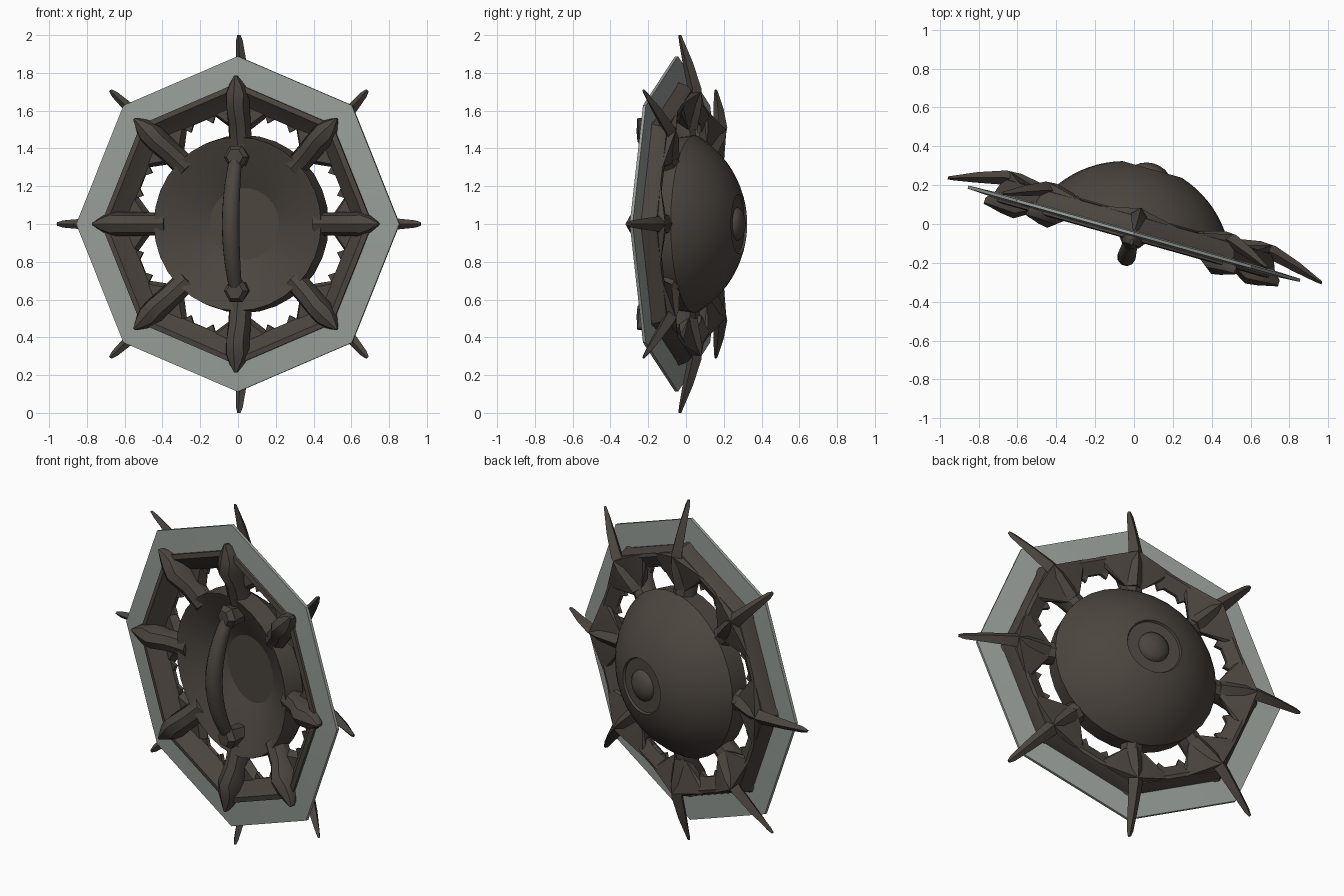
import bpy, bmesh, math
from mathutils import Matrix, Vector

if "Cube" in bpy.data.objects:
    bpy.data.objects.remove(bpy.data.objects["Cube"])

# Everything is built upright around the hub, then turned and lifted into place
PLACE = Matrix.Translation((0, -0.05, 1)) @ Matrix.Rotation(math.radians(-15.7), 4, 'Z')


def material(name, rgb):
    m = bpy.data.materials.new(name)
    m.diffuse_color = (*rgb, 1)
    m.use_nodes = True
    m.node_tree.nodes["Principled BSDF"].inputs["Base Color"].default_value = m.diffuse_color
    return m


METAL = material("dark_metal", (0.072, 0.060, 0.050))
GLASS = material("grey_glass", (0.31, 0.34, 0.315))


def finish(bm, name, mat, angle=30):
    bmesh.ops.recalc_face_normals(bm, faces=bm.faces)
    bm.transform(PLACE)
    me = bpy.data.meshes.new(name)
    bm.to_mesh(me)
    bm.free()
    me.materials.append(mat)
    for p in me.polygons:
        p.use_smooth = True
    me.set_sharp_from_angle(angle=math.radians(angle))
    ob = bpy.data.objects.new(name, me)
    bpy.context.collection.objects.link(ob)
    return ob


def polar(r, t, v, ang):
    """Radius, sideways offset and depth at a given angle."""
    c, s = math.cos(ang), math.sin(ang)
    return Vector((r * c - t * s, v, r * s + t * c))


def skin(bm, rings, closed=False):
    """Join rings of points into a tube, capped unless closed."""
    vr = [[bm.verts.new(p) for p in ring] for ring in rings]
    n = len(vr[0])
    for a, b in zip(vr, vr[1:] + ([vr[0]] if closed else [])):
        for i in range(n):
            j = (i + 1) % n
            bm.faces.new((a[i], a[j], b[j], b[i]))
    if not closed:
        bm.faces.new(vr[0])
        bm.faces.new(vr[-1])


def lathe(name, profile, sides, mat, closed=False, angle=30):
    """Turn a (radius, depth) profile around the hub axis."""
    bm = bmesh.new()
    skin(bm, [[polar(r, 0, v, math.tau * i / sides) for i in range(sides)]
              for r, v in profile], closed)
    return finish(bm, name, mat, angle)


def arm(name, sections, ang, sides):
    """Loft sections of (radius, depth, half width, half depth) outward."""
    bm = bmesh.new()
    skin(bm, [[polar(r, w * math.cos(math.tau * k / sides),
                     v + d * math.sin(math.tau * k / sides), ang)
               for k in range(sides)] for r, v, w, d in sections])
    return finish(bm, name, METAL, 40)


def hull(bm, points, ang):
    """Convex block around polar points."""
    for p in points:
        bm.verts.new(polar(*p, ang))
    res = bmesh.ops.convex_hull(bm, input=bm.verts)
    loose = {g for g in res["geom_interior"] + res["geom_unused"]
             if isinstance(g, bmesh.types.BMVert)}
    bmesh.ops.delete(bm, geom=list(loose), context='VERTS')


# Hollow bowl: flat floor, conical inside wall, domed back with a sunken ring
dome = [(0.550 * math.sin(a), -0.183 + 0.550 * math.cos(a))
        for a in [math.radians(59 - 4.7 * k) for k in range(10)]]
lathe("bowl", [(0.19, 0.125), (0.445, -0.005), (0.460, -0.01)] + dome
      + [(0.152, 0.332), (0.08, 0.332)], 32, METAL, angle=22)

# Round boss in the sunken ring
lathe("rear_boss", [(0.09, 0.322), (0.085, 0.345), (0.065, 0.36), (0.035, 0.371),
                    (0.008, 0.375)], 20, METAL, angle=50)

# Octagonal frame with a rear ridge, and the pale rim around it
lathe("octagon_frame", [(0.745, -0.03), (0.715, -0.035), (0.69, -0.01), (0.63, 0.04),
                        (0.63, 0.06), (0.70, 0.095), (0.72, 0.09), (0.745, 0.025)],
      8, METAL, True, 20)
lathe("pale_rim", [(0.888, -0.008), (0.72, -0.018), (0.72, 0.014), (0.888, 0.008)],
      8, GLASS, True)

for i in range(8):
    ang = i * math.tau / 8
    # Spoke with a pointed front end
    arm("spoke", [(0.41, 0.055, 0.062, 0.062), (0.53, 0.03, 0.062, 0.068),
                  (0.62, 0.0, 0.064, 0.092), (0.69, -0.005, 0.066, 0.078),
                  (0.735, -0.02, 0.044, 0.052), (0.787, -0.045, 0.008, 0.016)], ang, 8)
    # Rear spike bending outward past the rim
    arm("rear_spike", [(0.50, 0.085, 0.04, 0.03), (0.64, 0.105, 0.045, 0.035),
                       (0.72, 0.098, 0.040, 0.038), (0.86, 0.06, 0.029, 0.028),
                       (0.97, 0.026, 0.019, 0.013), (1.0, 0.018, 0.009, 0.008)], ang, 4)
    # Sloping web bracing the spoke against the frame
    bm = bmesh.new()
    pts = [(0.70, 0, 0.135), (0.72, 0, 0.04)]
    for s in (1, -1):
        pts += [(0.50, 0.05 * s, 0.08), (0.52, 0.045 * s, 0.03),
                (0.61, 0.20 * s, 0.07), (0.635, 0.21 * s, 0.09), (0.63, 0.20 * s, 0.04)]
    hull(bm, pts, ang)
    finish(bm, "spoke_web", METAL, 20)
    # Inward teeth on the frame between spokes
    mid = ang + math.tau / 16
    bm = bmesh.new()
    for t in (-0.065, 0.065):
        skin(bm, [[polar(0.61, t - 0.05, v, mid), polar(0.61, t + 0.05, v, mid),
                   polar(0.55, t, v, mid)] for v in (0.04, 0.06)])
    finish(bm, "frame_teeth", METAL)

# Bowed grip across the front
bm = bmesh.new()
rings = []
for k in range(13):
    f = -1 + k / 6
    rad = 0.034 + 0.014 * (1 - f * f)
    v = -0.02 - 0.105 * (1 - f * f)
    rings.append([Vector((rad * math.cos(math.tau * j / 10) - 0.005,
                          v + rad * math.sin(math.tau * j / 10), 0.36 * f))
                  for j in range(10)])
skin(bm, rings)
finish(bm, "grip", METAL, 45)

# Six-sided posts holding the grip to the bowl
for s in (1, -1):
    bm = bmesh.new()
    skin(bm, [[Vector((r * math.cos(math.tau * j / 6), v,
                       0.355 * s + r * math.sin(math.tau * j / 6))) for j in range(6)]
              for r, v in ((0.05, 0.10), (0.055, 0.0), (0.068, -0.035), (0.045, -0.065))])
    finish(bm, "grip_post", METAL)
